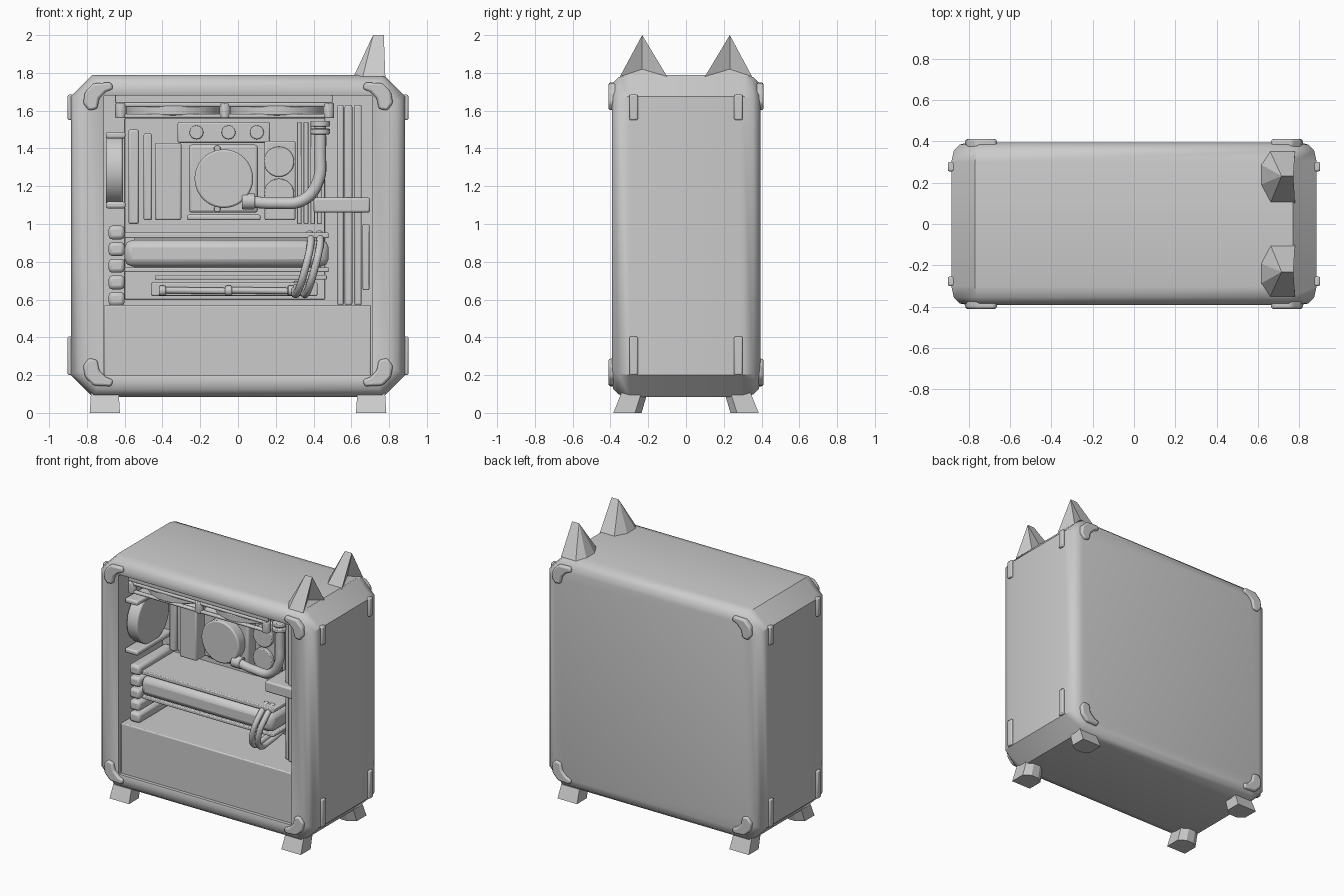
import bpy, bmesh, math
from mathutils import Matrix, Vector

if "Cube" in bpy.data.objects:
    bpy.data.objects.remove(bpy.data.objects["Cube"])


def finish(name, bm, bevel=0.0, seg=2, angle=35):
    bmesh.ops.recalc_face_normals(bm, faces=bm.faces)
    me = bpy.data.meshes.new(name)
    bm.to_mesh(me)
    bm.free()
    ob = bpy.data.objects.new(name, me)
    bpy.context.collection.objects.link(ob)
    bpy.ops.object.select_all(action='DESELECT')
    ob.select_set(True)
    bpy.context.view_layer.objects.active = ob
    if bevel:
        m = ob.modifiers.new("bevel", 'BEVEL')
        m.width, m.segments, m.limit_method = bevel, seg, 'ANGLE'
    bpy.ops.object.shade_smooth_by_angle(angle=math.radians(angle))
    return ob


def loft(name, rings, bevel=0.0, angle=35):
    bm = bmesh.new()
    vs = [[bm.verts.new(p) for p in r] for r in rings]
    n = len(rings[0])
    for a, b in zip(vs, vs[1:]):
        for i in range(n):
            bm.faces.new((a[i], a[(i + 1) % n], b[(i + 1) % n], b[i]))
    bm.faces.new(vs[0])
    bm.faces.new(vs[-1])
    return finish(name, bm, bevel, angle=angle)


def box(name, x0, x1, y0, y1, z0, z1, bevel=0.006):
    bm = bmesh.new()
    bmesh.ops.create_cube(bm, size=1)
    for v in bm.verts:
        v.co = ((x0 + x1) / 2 + v.co.x * (x1 - x0),
                (y0 + y1) / 2 + v.co.y * (y1 - y0),
                (z0 + z1) / 2 + v.co.z * (z1 - z0))
    return finish(name, bm, bevel)


def cyl(name, c, r, depth, axis, n=24, bevel=0.006):
    rot = {'x': Matrix.Rotation(math.pi / 2, 4, 'Y'),
           'y': Matrix.Rotation(math.pi / 2, 4, 'X'), 'z': Matrix()}[axis]
    bm = bmesh.new()
    bmesh.ops.create_cone(bm, cap_ends=True, segments=n, radius1=r, radius2=r,
                          depth=depth, matrix=Matrix.Translation(c) @ rot)
    return finish(name, bm, bevel)


def tube(name, pts, r, cyclic=False):
    cu = bpy.data.curves.new(name, 'CURVE')
    cu.dimensions, cu.bevel_depth, cu.bevel_resolution = '3D', r, 3
    cu.resolution_u, cu.use_fill_caps = 8, True
    sp = cu.splines.new('BEZIER')
    sp.bezier_points.add(len(pts) - 1)
    for b, p in zip(sp.bezier_points, pts):
        b.co = p
        b.handle_left_type = b.handle_right_type = 'AUTO'
    sp.use_cyclic_u = cyclic
    ob = bpy.data.objects.new(name, cu)
    bpy.context.collection.objects.link(ob)


def octagon(y, hw, z0, z1, c):
    return [(-hw + c, y, z0), (hw - c, y, z0), (hw, y, z0 + c), (hw, y, z1 - c),
            (hw - c, y, z1), (-hw + c, y, z1), (-hw, y, z1 - c), (-hw, y, z0 + c)]


def outer(y, d):
    return octagon(y, 0.885 - d, 0.085 + d, 1.79 - d, 0.115 - d * 0.4)


# Case shell: rounded octagonal body with an open front cavity
shell = [outer(0.395, 0.085), outer(0.385, 0.04), outer(0.355, 0.012), outer(0.30, 0),
         outer(-0.30, 0), outer(-0.355, 0.012), outer(-0.385, 0.04), outer(-0.393, 0.085),
         octagon(-0.385, 0.71, 0.2, 1.68, 0.005), octagon(0.13, 0.71, 0.2, 1.68, 0.005)]
loft("case_shell", shell, angle=40)

# Corner guards on front and back, mirrored to all eight corners
guard = [(0.82, 0.695), (0.81, 0.755), (0.765, 0.80), (0.67, 0.805), (0.66, 0.77),
         (0.70, 0.755), (0.735, 0.72), (0.745, 0.665), (0.79, 0.655)]
for sx in (-1, 1):
    for sy in (-1, 1):
        for sz in (-1, 1):
            loft("corner_guard", [[(sx * x, sy * y, 0.945 + sz * z) for x, z in guard]
                                  for y in (0.36, 0.411)], 0.012)
            z0, z1 = (1.55, 1.685) if sz > 0 else (0.2, 0.405)
            y0, y1 = sorted((sy * 0.255, sy * 0.30))
            x0, x1 = sorted((sx * 0.86, sx * 0.902))
            box("side_clip", x0, x1, y0, y1, z0, z1, 0.008)

# Splayed feet
for sx in (-1, 1):
    for sy in (-1, 1):
        rings = []
        for z, yc, s in ((0, 0.31, 1.0), (0.13, 0.265, 0.9)):
            hexa = [(-0.08, -0.04), (-0.03, -0.075), (0.03, -0.075), (0.08, -0.04),
                    (0.08, 0.075), (-0.08, 0.075)]
            rings.append([(sx * 0.705 + x * s, sy * (yc + y * s), z) for x, y in hexa])
        loft("foot", rings, angle=20)

# Pointed ears with a hollowed face
for sy in (-1, 1):
    bm = bmesh.new()
    base = [(0.78, 0.10), (0.66, 0.10), (0.612, 0.19), (0.612, 0.29), (0.66, 0.35), (0.78, 0.35)]
    b = [bm.verts.new((x, sy * y, 1.78)) for x, y in base]
    t0 = bm.verts.new((0.715, sy * 0.232, 2.0))
    t1 = bm.verts.new((0.772, sy * 0.232, 2.0))
    h = bm.verts.new((0.735, sy * 0.232, 1.82))
    for f in ([b[0], b[1], t0, t1], [b[1], b[2], t0], [b[2], b[3], t0], [b[3], b[4], t0],
              [b[4], b[5], t1, t0], [b[5], h, t1], [h, b[0], t1], [b[0], h, b[5]], b):
        bm.faces.new(f)
    finish("ear", bm, angle=20)

# Power supply shroud and motherboard
box("shroud", -0.71, 0.705, -0.36, 0.13, 0.19, 0.57, 0.008)
box("motherboard", -0.60, 0.46, 0.10, 0.135, 0.60, 1.56, 0.004)

# Top fans with posts at the corners of their frames
for x in (-0.345, 0.205):
    cyl("top_fan", (x, -0.12, 1.60), 0.255, 0.05, 'z', 36)
    cyl("top_fan_hub", (x, -0.12, 1.575), 0.09, 0.03, 'z')
    for z in (1.57, 1.63):
        box("top_fan_rail", x - 0.27, x + 0.27, -0.37, -0.34, z - 0.01, z + 0.012, 0.008)
box("top_radiator", -0.65, 0.5, -0.36, 0.12, 1.64, 1.685)
for x in (-0.62, -0.07, 0.48):
    for y in (-0.35, 0.10):
        cyl("fan_post", (x, y, 1.60), 0.03, 0.08, 'z', 12)

# Rear fan
cyl("rear_fan", (-0.655, -0.12, 1.29), 0.19, 0.09, 'x', 36, 0.01)
for z in (1.10, 1.47):
    box("rear_fan_flange", -0.70, -0.595, -0.33, 0.09, z - 0.018, z + 0.018, 0.012)

# Board parts: port covers, heat sinks, memory
for x0, x1, z0, z1, y in ((-0.58, -0.525, 1.0, 1.5, 0.02), (-0.50, -0.455, 1.02, 1.48, 0.0),
                          (-0.44, -0.30, 1.02, 1.43, -0.06), (-0.32, 0.17, 1.43, 1.54, 0.04),
                          (0.14, 0.305, 1.02, 1.44, 0.0), (-0.27, 0.12, 1.02, 1.05, 0.03)):
    box("heat_sink", x0, x1, y, 0.12, z0, z1, 0.01)
for x in (0.325, 0.36, 0.395, 0.43):
    box("memory_stick", x - 0.012, x + 0.012, -0.03, 0.12, 1.0, 1.54, 0.004)
for x in (-0.22, -0.05, 0.10):
    cyl("board_cap", (x, 0.03, 1.485), 0.037, 0.05, 'y', 16)
for z in (1.16, 1.33):
    cyl("sink_fan", (0.217, -0.005, z), 0.08, 0.04, 'y', 28)

# Cooler pump with tube and fittings
box("pump_block", -0.26, 0.105, -0.03, 0.12, 1.06, 1.42, 0.015)
cyl("pump_cap", (-0.075, -0.06, 1.24), 0.155, 0.09, 'y', 40, 0.01)
for z in (1.08, 1.40):
    cyl("pump_screw", (-0.11, -0.04, z), 0.018, 0.04, 'y', 10, 0.003)
tube("coolant_tube", [(0.05, -0.08, 1.12), (0.20, -0.10, 1.11), (0.35, -0.12, 1.13),
                      (0.425, -0.13, 1.23), (0.435, -0.13, 1.38), (0.435, -0.13, 1.54)], 0.032)
cyl("tube_fitting", (0.055, -0.08, 1.12), 0.042, 0.07, 'x', 16)
for z in (1.49, 1.53):
    cyl("tube_fitting", (0.435, -0.13, z), 0.052, 0.03, 'z', 20)

# Graphics card with rounded front and plates
box("graphics_card", -0.60, 0.48, -0.29, 0.10, 0.775, 0.915, 0.04)
for z0, z1 in ((0.925, 0.955), (0.745, 0.77)):
    box("card_plate", -0.60, 0.48, -0.27, 0.11, z0, z1)
box("card_core", -0.55, 0.44, -0.24, 0.11, 0.75, 0.95, 0)

# Expansion slot covers at the rear
for i in range(5):
    z = 0.955 - i * 0.088
    box("slot_cover", -0.685, -0.60, -0.30, 0.12, z - 0.037, z + 0.037, 0.02)

# Lower card and rods
box("lower_card", -0.44, 0.47, -0.02, 0.12, 0.705, 0.73)
box("lower_strip", -0.46, 0.42, 0.03, 0.12, 0.62, 0.69)
for x0, x1 in ((-0.40, -0.05), (-0.05, 0.28)):
    tube("lower_rod", [(x0, 0.01, 0.65), (x1, 0.01, 0.645)], 0.018)
for x in (-0.40, -0.05, 0.28):
    cyl("rod_joint", (x, 0.01, 0.647), 0.027, 0.035, 'x', 14)

# Power cables looping off the card
for x in (0.35, 0.40):
    tube("power_cable", [(x + 0.03, -0.20, 0.95), (x + 0.035, -0.29, 0.90),
                         (x + 0.01, -0.34, 0.78), (x - 0.03, -0.27, 0.65),
                         (x - 0.05, -0.12, 0.63), (x - 0.04, 0.10, 0.68)], 0.02)

# Front fan column on the right, crossbar and side panel
for x0, x1, y in ((0.525, 0.56, -0.20), (0.565, 0.605, -0.22), (0.615, 0.655, -0.24)):
    box("fan_column", x0, x1, y, 0.12, 0.57, 1.63, 0.01)
box("column_crossbar", 0.40, 0.70, -0.26, 0.0, 1.06, 1.14, 0.012)
box("side_panel", 0.66, 0.695, -0.2, 0.12, 0.65, 1.0)
